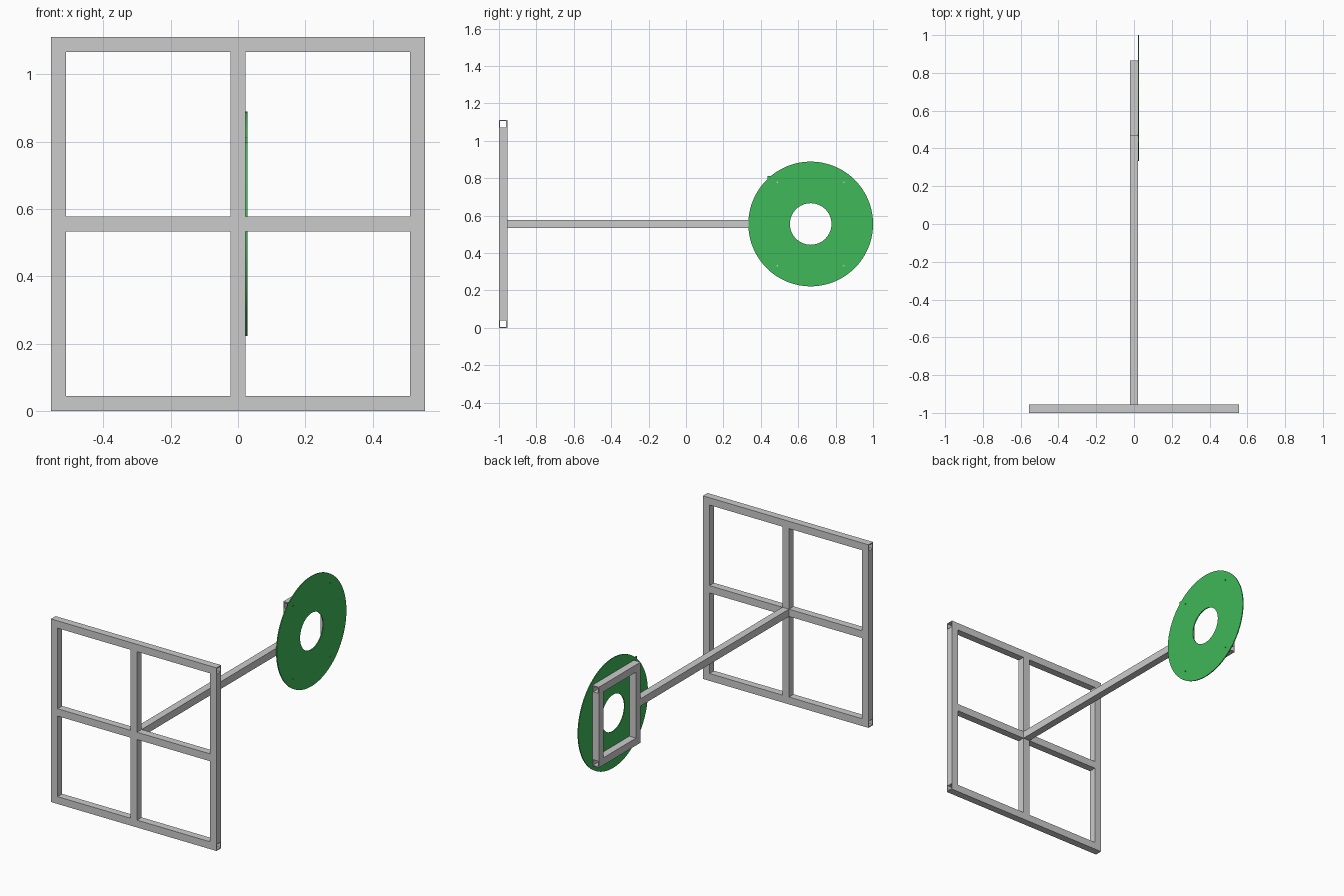
import bpy, bmesh, math

if "Cube" in bpy.data.objects:
    bpy.data.objects.remove(bpy.data.objects["Cube"])

S = 2 / 1800          # the longest side is 1800 mm
T = 40 * S            # tube width
WALL = 5 * S
H = 1000 * S          # front frame size
MID = H / 2
DISC_Y = 1 - 300 * S  # disc centre

green = bpy.data.materials.new("green")
green.diffuse_color = (0.05, 0.48, 0.1, 1)
green.use_nodes = True
green.node_tree.nodes["Principled BSDF"].inputs["Base Color"].default_value = green.diffuse_color


def square(size):
    h = size / 2
    return [(-h, -h), (h, -h), (h, h), (-h, h)]


def circle(r, n, cu=0, cv=0):
    return [(cu + r * math.cos(2 * math.pi * i / n),
             cv + r * math.sin(2 * math.pi * i / n)) for i in range(n)]


def prism(name, loops, axis, start, end, pos, mat=None):
    """Extrude an outline with holes along an axis; pos is the other two coordinates."""
    def place(u, v, w):
        p = [u + pos[0], v + pos[1]]
        p.insert("XYZ".index(axis), w)
        return p

    bm = bmesh.new()
    edges = []
    for loop in loops:
        vs = [bm.verts.new(place(u, v, start)) for u, v in loop]
        edges += [bm.edges.new((a, b)) for a, b in zip(vs, vs[1:] + vs[:1])]
    bmesh.ops.triangle_fill(bm, use_beauty=True, edges=edges)
    ext = bmesh.ops.extrude_face_region(bm, geom=bm.faces[:])
    shift = [0, 0, 0]
    shift["XYZ".index(axis)] = end - start
    bmesh.ops.translate(bm, vec=shift,
                        verts=[g for g in ext["geom"] if isinstance(g, bmesh.types.BMVert)])
    bmesh.ops.recalc_face_normals(bm, faces=bm.faces[:])
    mesh = bpy.data.meshes.new(name)
    bm.to_mesh(mesh)
    bm.free()
    ob = bpy.data.objects.new(name, mesh)
    bpy.context.collection.objects.link(ob)
    if mat:
        mesh.materials.append(mat)
    return ob


def tube(name, axis, start, end, pos):
    return prism(name, [square(T), square(T - 2 * WALL)], axis, start, end, pos)


# Front frame: open-ended top and bottom rails, posts between them, middle cross
fy = -1 + T / 2
for part, z in (("bottom", T / 2), ("top", H - T / 2)):
    tube(f"front_{part}_rail", "X", -H / 2, H / 2, (fy, z))
for part, s in (("left", -1), ("right", 1)):
    tube(f"front_{part}_post", "Z", T, H - T, (s * (H - T) / 2, fy))
tube("front_middle_rail", "X", -H / 2 + T, H / 2 - T, (fy, MID))
tube("front_lower_centre_post", "Z", T, MID - T / 2, (0, fy))
tube("front_upper_centre_post", "Z", MID + T / 2, H - T, (0, fy))

# Rear frame behind the disc
W, G = 180 * S, 220 * S   # half width, half height
for part, s in (("lower", -1), ("upper", 1)):
    tube(f"disc_frame_{part}_rail", "Y", DISC_Y - W, DISC_Y + W, (0, MID + s * (G - T / 2)))
for part, s in (("front", -1), ("rear", 1)):
    tube(f"disc_frame_{part}_post", "Z", MID - G + T, MID + G - T,
         (0, DISC_Y + s * (W - T / 2)))

# Long arm joining the frames
tube("arm", "Y", -1 + T, DISC_Y - W, (0, MID))

# Disc with centre opening and four bolt holes
holes = [circle(4 * S, 12, a * (W - T / 2), b * (G - T / 2)) for a in (-1, 1) for b in (-1, 1)]
disc = prism("disc", [circle(300 * S, 128), circle(100 * S, 64)] + holes,
             "X", T / 2, T / 2 + 5 * S, (DISC_Y, MID), green)
bpy.context.view_layer.objects.active = disc
disc.select_set(True)
bpy.ops.object.shade_smooth_by_angle(angle=math.radians(30))

# Small tab on the disc rim
prism("rim_tab", [[(-0.01, -0.01), (0.02, -0.01), (0.012, 0.006), (-0.01, 0.006)]],
      "X", T / 2, T / 2 + 5 * S, (0.447, 0.807), green)
